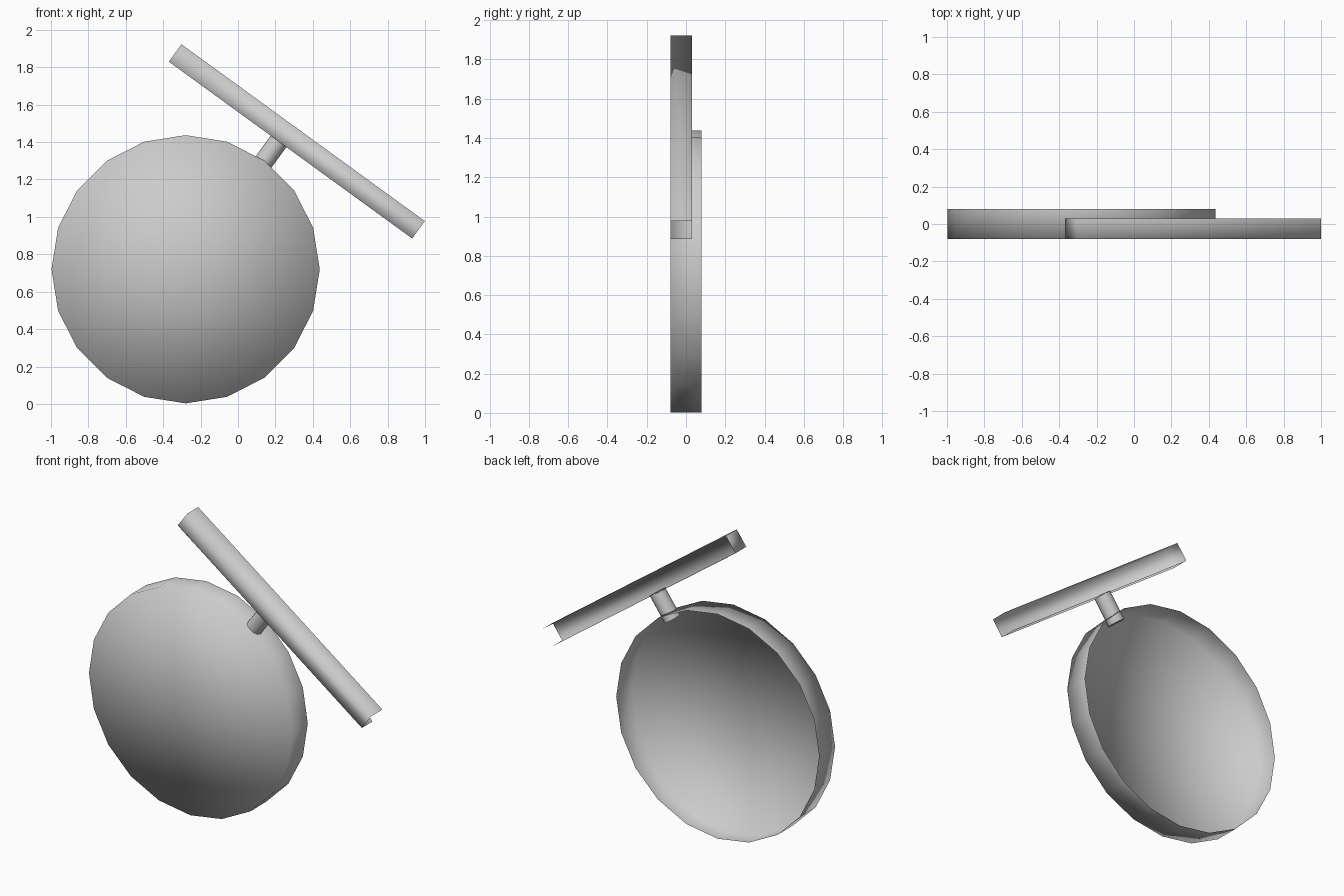
import bpy, bmesh, math
from mathutils import Vector, Matrix

old = bpy.data.objects.get("Cube")
if old:
    bpy.data.objects.remove(old, do_unlink=True)

# Single plain grey
grey = bpy.data.materials.new("plain_grey")
grey.use_nodes = True
COLOUR = (0.6, 0.6, 0.6, 1)
grey.diffuse_color = COLOUR
grey.node_tree.nodes["Principled BSDF"].inputs["Base Color"].default_value = COLOUR

CENTRE = Vector((-0.28, 0, 0.72))       # middle of the dish
RADIUS = 0.717
FRONT = -0.08                           # shared front plane
ANGLE = math.radians(54)                # direction of the stem
OUT = Vector((math.cos(ANGLE), 0, math.sin(ANGLE)))
ALONG = Vector((math.sin(ANGLE), 0, -math.cos(ANGLE)))


def finish(name, bm):
    """Turn a bmesh into a smooth-shaded grey object."""
    for f in bm.faces:
        f.smooth = True
    mesh = bpy.data.meshes.new(name)
    bm.to_mesh(mesh)
    bm.free()
    mesh.materials.append(grey)
    ob = bpy.data.objects.new(name, mesh)
    bpy.context.collection.objects.link(ob)
    return ob


def open_shell(name, outline, depth, fan=False, open_sides=()):
    """Front panel with a wall around its edge, left open at the back."""
    bm = bmesh.new()
    n = len(outline)
    front = [bm.verts.new((p.x, FRONT, p.z)) for p in outline]
    back = [bm.verts.new((p.x, FRONT + depth, p.z)) for p in outline]
    if fan:
        mid = sum(outline, Vector()) / n
        hub = bm.verts.new((mid.x, FRONT, mid.z))
    else:
        bm.faces.new(front)
    for i in range(n):
        j = (i + 1) % n
        if fan:
            bm.faces.new((hub, front[i], front[j]))
        if i not in open_sides:
            bm.faces.new((front[j], front[i], back[i], back[j]))
    return finish(name, bm)


# Round dish: twenty sides, hollow behind
ring = [CENTRE + RADIUS * Vector((math.cos(a), 0, math.sin(a)))
        for a in (math.tau * i / 20 for i in range(20))]
open_shell("dish", ring, 0.16, fan=True)

# Slanted bar: a channel, hollow behind and open at its lower end
corners = [(-0.725, 0.845), (0.883, 0.845), (0.883, 0.96), (-0.725, 0.96)]
open_shell("bar", [CENTRE + ALONG * t + OUT * r for t, r in corners],
           0.11, open_sides=(1,))

# Short round stem joining the dish rim to the bar
low, high = RADIUS - 0.05, 0.85
bm = bmesh.new()
bmesh.ops.create_cone(bm, cap_ends=True, segments=12, radius1=0.052,
                      radius2=0.052, depth=high - low)
place = CENTRE + OUT * (low + high) / 2 + Vector((0, -0.025, 0))
bm.transform(Matrix.Translation(place)
             @ Matrix.Rotation(math.pi / 2 - ANGLE, 4, 'Y'))
stem = finish("stem", bm)
bpy.ops.object.select_all(action='DESELECT')
stem.select_set(True)
bpy.context.view_layer.objects.active = stem
bpy.ops.object.shade_smooth_by_angle(angle=math.radians(40))
